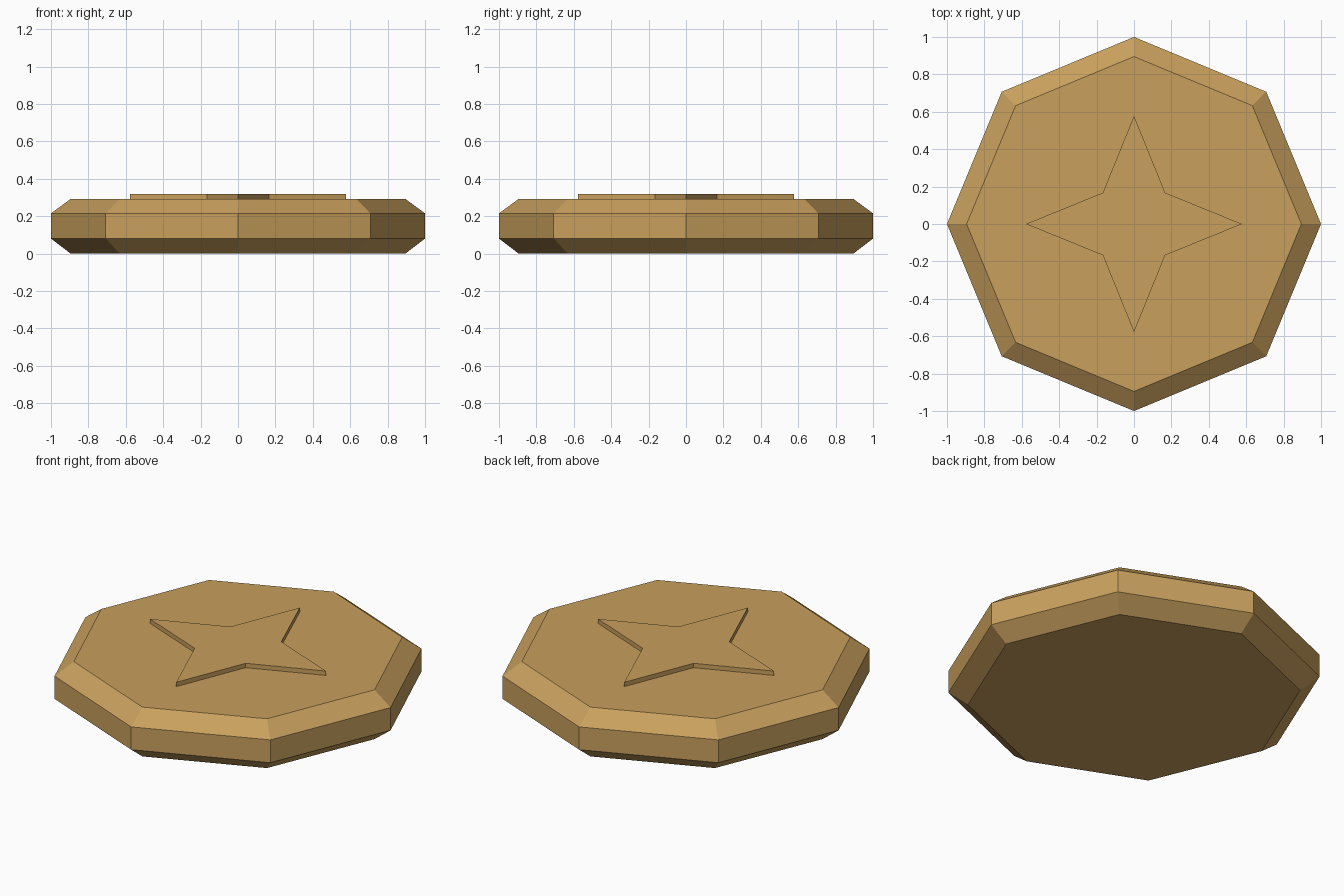
import bpy, bmesh
from math import cos, sin, pi

cube = bpy.data.objects.get("Cube")
if cube:
    bpy.data.objects.remove(cube, do_unlink=True)

# Single antique gold colour
gold = bpy.data.materials.new("antique_gold")
gold.use_nodes = True
colour = (0.58, 0.35, 0.11, 1)
gold.diffuse_color = colour
gold.node_tree.nodes["Principled BSDF"].inputs["Base Color"].default_value = colour


def ring(bm, radii, z, count=8):
    """Loop of vertices whose radius cycles through the given radii."""
    return [bm.verts.new((radii[i % len(radii)] * cos(2 * pi * i / count),
                          radii[i % len(radii)] * sin(2 * pi * i / count), z))
            for i in range(count)]


def stacked_solid(name, layers):
    """Closed flat-shaded solid from (radii, height) layers, bottom to top."""
    bm = bmesh.new()
    rings = [ring(bm, radii, z) for radii, z in layers]
    for low, high in zip(rings, rings[1:]):
        for i in range(len(low)):
            j = (i + 1) % len(low)
            bm.faces.new((low[i], low[j], high[j], high[i]))
    bm.faces.new(rings[0][::-1])
    bm.faces.new(rings[-1])
    bmesh.ops.recalc_face_normals(bm, faces=bm.faces)
    mesh = bpy.data.meshes.new(name)
    bm.to_mesh(mesh)
    bm.free()
    mesh.materials.append(gold)
    obj = bpy.data.objects.new(name, mesh)
    bpy.context.collection.objects.link(obj)
    return obj


# Octagonal coin with chamfered rims
stacked_solid("coin_body", [((0.895,), 0), ((1,), 0.08), ((1,), 0.215), ((0.895,), 0.292)])

# Raised four-pointed star, sunk slightly into the top face
star = (0.578, 0.236)
stacked_solid("star_emblem", [(star, 0.28), (star, 0.318)])
